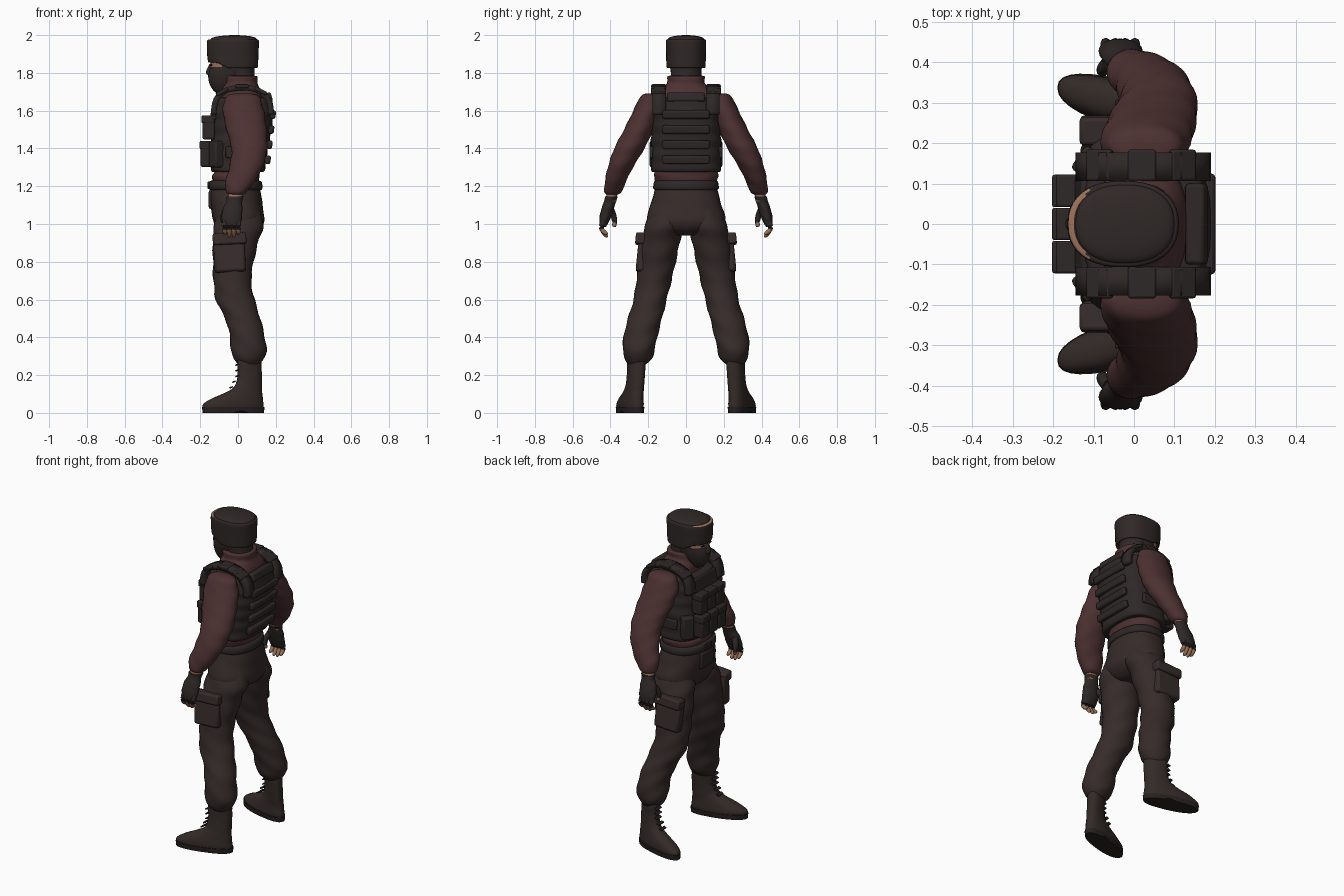
import bpy, bmesh, math
from mathutils import Vector, Matrix

if "Cube" in bpy.data.objects:
    bpy.data.objects.remove(bpy.data.objects["Cube"])

def material(name, rgb):
    m = bpy.data.materials.new(name)
    m.use_nodes = True
    m.diffuse_color = (*rgb, 1)
    bsdf = next(n for n in m.node_tree.nodes if n.type == 'BSDF_PRINCIPLED')
    bsdf.inputs["Base Color"].default_value = (*rgb, 1)
    bsdf.inputs["Roughness"].default_value = 0.9
    return m

SHIRT = material("maroon cloth", (.075, .031, .031))
PANTS = material("brown cloth", (.037, .025, .023))
VEST = material("dark webbing", (.027, .021, .02))
HAT = material("dark fur", (.029, .021, .02))
BOOT = material("boot leather", (.033, .023, .02))
SOLE = material("sole rubber", (.02, .015, .014))
SKIN = material("skin", (.33, .17, .10))
SIDES = (("right", 1), ("left", -1))

def finish(name, bm, mats, angle=50, bevel=0):
    bmesh.ops.recalc_face_normals(bm, faces=bm.faces)
    me = bpy.data.meshes.new(name)
    bm.to_mesh(me)
    bm.free()
    ob = bpy.data.objects.new(name, me)
    bpy.context.collection.objects.link(ob)
    for m in mats:
        me.materials.append(m)
    if bevel:
        mod = ob.modifiers.new("bevel", 'BEVEL')
        mod.width, mod.segments = bevel, 2
    bpy.ops.object.select_all(action='DESELECT')
    bpy.context.view_layer.objects.active = ob
    ob.select_set(True)
    bpy.ops.object.shade_smooth_by_angle(angle=math.radians(angle))
    return ob

def spline(rings, sub):
    # Catmull-Rom through the given cross-sections
    out = []
    for i in range(len(rings) - 1):
        a, b, c, d = (rings[min(max(i + k, 0), len(rings) - 1)] for k in (-1, 0, 1, 2))
        for s in range(sub):
            t = s / sub
            out.append([q + .5 * t * (r - p + t * (2*p - 5*q + 4*r - w + t * (3*(q - r) + w - p)))
                        for p, q, r, w in zip(a, b, c, d)])
    return out + [list(rings[-1])]

def loft(name, rings, mats, side=1, n=28, sub=4, power=2, fold=0, freq=60, twist=2,
         warp=None, rule=None, angle=50):
    # rings: centre x, y, z, half width in x, half width in y
    bm = bmesh.new()
    loops = []
    for x, y, z, rx, ry in spline(rings, sub):
        loop = []
        for k in range(n):
            a = 2 * math.pi * k / n
            c, s = math.cos(a), math.sin(a)
            f = 1 + fold * math.sin(z * freq + twist * math.sin(a + 1) + twist * c)
            p = Vector((x + rx * f * math.copysign(abs(c) ** (2 / power), c),
                        y + ry * f * math.copysign(abs(s) ** (2 / power), s), z))
            if warp:
                p = warp(p)
            p.y *= side
            loop.append(bm.verts.new(p))
        loops.append(loop)
    for a, b in zip(loops, loops[1:]):
        for k in range(n):
            bm.faces.new((a[k], a[(k + 1) % n], b[(k + 1) % n], b[k]))
    bm.faces.new(loops[0])
    bm.faces.new(loops[-1])
    if rule:
        for f in bm.faces:
            f.material_index = rule(f.calc_center_median())
    return finish(name, bm, mats, angle)

def box(name, loc, size, mat, rot=(0, 0, 0), bevel=.01):
    bm = bmesh.new()
    bmesh.ops.create_cube(bm, size=1)
    turn = Matrix.Rotation(rot[2], 4, 'Z') @ Matrix.Rotation(rot[1], 4, 'Y') @ Matrix.Rotation(rot[0], 4, 'X')
    bm.transform(Matrix.Translation(loc) @ turn @ Matrix.Diagonal((*size, 1)))
    return finish(name, bm, [mat], 40, bevel)

def strap(name, path, y, width, thick, mat, side):
    # flat band running along an x-z path
    bm = bmesh.new()
    pts = spline(path, 4)
    rows = [[bm.verts.new((x, side * (y + d * width / 2), z)) for d in (-1, 1)] for x, z in pts]
    for a, b in zip(rows, rows[1:]):
        bm.faces.new((a[0], a[1], b[1], b[0]))
    ob = finish(name, bm, [mat], 60)
    mod = ob.modifiers.new("thickness", 'SOLIDIFY')
    mod.thickness, mod.offset = thick, 0

def tube(name, pts, mats, side, split=9):
    # finger: round sections around a bent path, bare beyond the split
    bm = bmesh.new()
    loops = []
    path = spline(pts, 3)
    for i, (x, y, z, r) in enumerate(path):
        nxt, prv = path[min(i + 1, len(path) - 1)], path[max(i - 1, 0)]
        q = (Vector(nxt[:3]) - Vector(prv[:3])).to_track_quat('Z', 'Y')
        ring = [Vector((x, y, z)) + q @ Vector((r * math.cos(k * math.pi / 4), r * math.sin(k * math.pi / 4), 0))
                for k in range(8)]
        loops.append([bm.verts.new((p.x, p.y * side, p.z)) for p in ring])
    for i, (a, b) in enumerate(zip(loops, loops[1:])):
        for k in range(8):
            f = bm.faces.new((a[k], a[(k + 1) % 8], b[(k + 1) % 8], b[k]))
            f.material_index = int(i >= split)
    bm.faces.new(loops[-1]).material_index = 1
    bm.faces.new(loops[0])
    finish(name, bm, mats)

# Shirt body with a high collar
loft("shirt", [(-.01, 0, 1.19, .11, .15), (-.012, 0, 1.25, .125, .17), (0, 0, 1.3, .12, .165),
               (.01, 0, 1.5, .125, .17), (.02, 0, 1.62, .12, .175), (.02, 0, 1.68, .11, .17),
               (.015, 0, 1.72, .1, .13), (.012, 0, 1.745, .092, .1), (.012, 0, 1.78, .09, .1),
               (.01, 0, 1.785, .075, .085)], [SHIRT], power=2.3, fold=.012, freq=95)

# Armoured vest: padded carrier, ridged bands, shoulder straps and pouches
loft("vest", [(0, 0, 1.275, .125, .172), (0, 0, 1.29, .142, .183), (.008, 0, 1.4, .15, .186),
              (.02, 0, 1.5, .158, .183), (.026, 0, 1.6, .163, .18), (.026, 0, 1.655, .152, .172),
              (.026, 0, 1.67, .12, .15)], [VEST], n=36, sub=8, power=2.9, fold=.014, freq=84, twist=0)
for i in range(4):
    box(f"back_band_{i}", (.158 + .009 * i, 0, 1.34 + .08 * i), (.03, .25, .045), VEST, (0, .12, 0))
box("back_panel_top", (.155, 0, 1.668), (.05, .2, .05), VEST, (0, -.3, 0))
box("chest_panel", (-.115, 0, 1.6), (.05, .24, .1), VEST, (0, .2, 0))
for i, y in enumerate((-.082, 0, .082)):
    for row, z, x, h in (("lower", 1.37, -.165, .135), ("upper", 1.51, -.155, .125)):
        box(f"{row}_pouch_{i}", (x, y, z), (.066, .076, h), VEST)
        box(f"{row}_pouch_flap_{i}", (x - .004, y, z + h * .36), (.068, .08, h * .32), VEST, bevel=.006)
for label, s in SIDES:
    strap(f"{label}_shoulder_strap", [(-.13, 1.58), (-.115, 1.66), (-.06, 1.708), (.03, 1.722),
                                      (.11, 1.705), (.165, 1.65), (.175, 1.58)], .142, .07, .03, VEST, s)
    for i, (x, z, a) in enumerate(((-.085, 1.7, -.5), (.02, 1.73, 0), (.12, 1.705, .5))):
        box(f"{label}_strap_pad_{i}", (x, s * .145, z), (.07, .078, .02), VEST, (0, a, 0), .006)
    box(f"{label}_side_pouch", (-.105, s * .145, 1.37), (.08, .07, .14), VEST, (0, 0, s * -.6))
    box(f"{label}_side_band", (.01, s * .183, 1.38), (.15, .02, .06), VEST, bevel=.006)

# Trousers: hips and belt
loft("trouser_hips", [(-.012, 0, 1.225, .118, .155), (-.015, 0, 1.18, .134, .166), (-.008, 0, 1.1, .138, .188),
                      (.004, 0, 1.02, .135, .208), (.004, 0, .97, .115, .16), (.005, 0, .94, .07, .06)],
     [PANTS], power=2.3, fold=.008)
loft("belt", [(-.012, 0, 1.18, .135, .165), (-.014, 0, 1.19, .143, .174), (-.014, 0, 1.222, .14, .17),
              (-.014, 0, 1.23, .125, .16)], [VEST], sub=2, power=2.3)
box("belt_buckle", (-.155, 0, 1.205), (.012, .06, .04), SOLE, bevel=.004)
box("belt_pack", (-.13, 0, 1.13), (.05, .13, .1), VEST)

for label, s in SIDES:
    # Trouser leg, bloused over the boot
    loft(f"{label}_trouser_leg", [(.003, .09, 1.08, .11, .09), (.006, .114, 1.0, .13, .1), (-.01, .132, .92, .122, .103),
         (-.025, .152, .8, .108, .098), (-.03, .17, .7, .1, .093), (-.015, .19, .6, .103, .088),
         (.025, .217, .5, .093, .09), (.046, .238, .42, .092, .09), (.057, .25, .34, .094, .085),
         (.057, .253, .29, .083, .073), (.058, .258, .255, .055, .045)], [PANTS], s, fold=.03, freq=50)
    # Cargo pocket
    box(f"{label}_cargo_pocket", (-.045, s * .228, .84), (.165, .06, .19), PANTS, (s * .1, -.05, 0), .014)
    box(f"{label}_pocket_flap", (-.045, s * .232, .92), (.178, .07, .06), PANTS, (s * .1, -.05, 0), .01)
    # Boot, with the toe turned outward
    turn = lambda p: Vector((p.x, p.y - .25 * (p.x - .06), p.z))
    loft(f"{label}_boot", [(-.025, .275, .02, .16, .055), (-.025, .275, .045, .16, .057), (-.005, .275, .075, .137, .053),
         (.028, .273, .105, .1, .048), (.054, .27, .14, .073, .045), (.062, .266, .2, .064, .044),
         (.06, .263, .26, .064, .046), (.06, .262, .3, .06, .045)], [BOOT], s, power=2.3, fold=.006, freq=110, warp=turn)
    arch = lambda p: turn(Vector((p.x, p.y, p.z + (.012 if -.02 < p.x < .04 and p.z < .01 else 0))))
    loft(f"{label}_boot_sole", [(-.025, .275, 0, .163, .057), (-.025, .275, .03, .165, .06)],
         [SOLE], s, sub=2, power=2.3, warp=arch)
    for i in range(5):
        box(f"{label}_boot_lace_{i}", (-.005 - .016 * max(0, 2 - i), s * .283, .135 + .03 * i),
            (.02, .05, .008), SOLE, (0, -.4, 0), .003)
    # Sleeve and bare wrist
    loft(f"{label}_sleeve", [(.025, .185, 1.692, .04, .025), (.025, .192, 1.675, .085, .05), (.027, .203, 1.61, .108, .071),
         (.045, .25, 1.5, .107, .078), (.06, .3, 1.4, .095, .08), (.042, .347, 1.3, .088, .067),
         (.008, .375, 1.22, .076, .055), (-.008, .386, 1.17, .055, .046), (-.01, .39, 1.155, .035, .03)],
         [SHIRT], s, fold=.028, freq=70)
    loft(f"{label}_wrist", [(-.01, .388, 1.18, .038, .03), (-.018, .398, 1.12, .038, .028)], [SKIN], s, n=16)
    # Fingerless glove, fingers and thumb
    loft(f"{label}_glove", [(-.015, .395, 1.145, .044, .034), (-.02, .402, 1.12, .042, .032), (-.028, .415, 1.08, .052, .033),
         (-.033, .428, 1.035, .054, .03), (-.033, .436, 1.0, .048, .022), (-.033, .438, .985, .04, .015)],
         [VEST], s, n=20, fold=.02, freq=120)
    for i in range(4):
        x = -.07 + .024 * i
        tip = .95 - .012 * (i in (1, 2))
        tube(f"{label}_finger_{i}", [(x, .435, 1.02, .0135), (x, .448, .99, .013), (x, .442, .965, .012),
                                     (x, .422, tip, .01), (x, .414, tip - .003, .004)], [VEST, SKIN], s, 5)
    tube(f"{label}_thumb", [(-.06, .4, 1.075, .02), (-.075, .385, 1.045, .017), (-.078, .378, 1.015, .014),
                            (-.074, .38, .99, .011), (-.073, .381, .985, .004)], [VEST, SKIN], s, 7)
    # Eye
    box(f"{label}_eye", (-.143, s * .035, 1.842), (.008, .024, .01), SOLE, (0, 0, s * -.25), .003)

# Head: masked below the eyes, with a bare strip across them
loft("masked_head", [(-.09, 0, 1.695, .025, .03), (-.083, 0, 1.71, .05, .045), (-.068, 0, 1.745, .084, .064),
                     (-.05, 0, 1.79, .108, .078), (-.036, 0, 1.83, .112, .084), (-.03, 0, 1.88, .115, .088)],
     [HAT, SKIN], rule=lambda c: int(c.z > 1.825 and c.x < -.08))
loft("mask_nose", [(-.145, 0, 1.785, .01, .022), (-.152, 0, 1.8, .018, .02), (-.148, 0, 1.83, .012, .012),
                   (-.142, 0, 1.85, .006, .008)], [HAT], n=12)
loft("neck", [(.012, 0, 1.74, .082, .088), (.012, 0, 1.79, .076, .08), (.008, 0, 1.86, .08, .085)], [HAT], fold=.012)

# Fur hat: band raised over the brow, domed crown, pale worn edge at the front
def brow(p):
    lift = .028 * max(0, min(1, (-.05 - p.x) / .06)) * max(0, min(1, (1.92 - p.z) / .08))
    return Vector((p.x, p.y, p.z + lift))
loft("hat_band", [(-.025, 0, 1.835, .115, .09), (-.026, 0, 1.826, .126, .1), (-.027, 0, 1.84, .133, .104),
                  (-.028, 0, 1.9, .136, .105), (-.027, 0, 1.955, .138, .107), (-.027, 0, 1.974, .135, .105),
                  (-.027, 0, 1.978, .122, .095)], [HAT, SKIN], n=40, power=2.3, warp=brow,
     rule=lambda c: int(c.z > 1.973 and c.x < -.115))
loft("hat_crown", [(-.024, 0, 1.965, .124, .098), (-.022, 0, 1.982, .12, .095), (-.02, 0, 1.992, .095, .075),
                   (-.018, 0, 1.998, .05, .04), (-.018, 0, 2.0, .01, .01)], [HAT], n=40, power=2.3)
